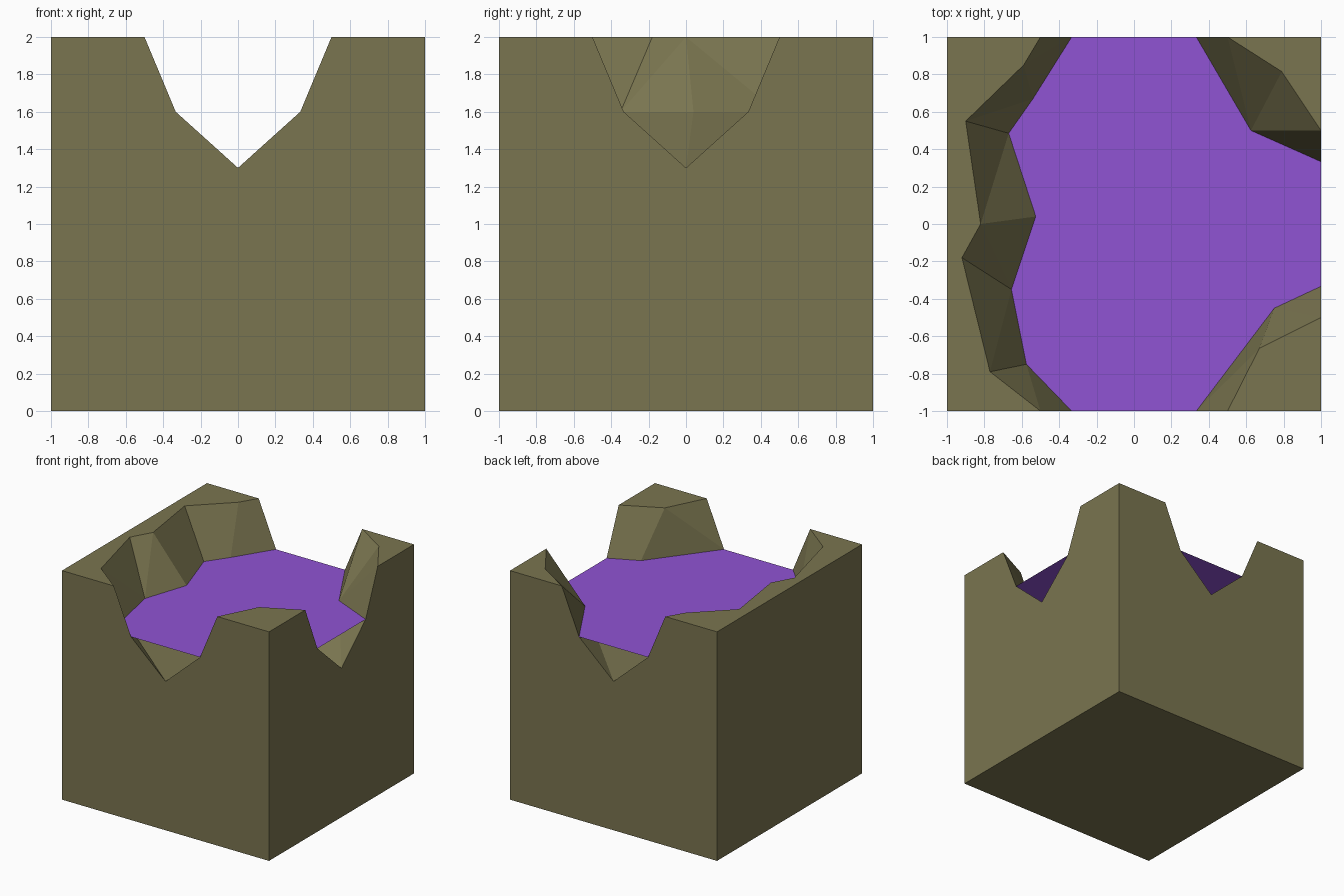
import bpy, bmesh

if "Cube" in bpy.data.objects:
    bpy.data.objects.remove(bpy.data.objects["Cube"])

WATER, TOP, BED = 1.6, 2.0, 1.3


def material(name, rgb):
    m = bpy.data.materials.new(name)
    m.diffuse_color = (*rgb, 1)
    m.use_nodes = True
    m.node_tree.nodes["Principled BSDF"].inputs["Base Color"].default_value = m.diffuse_color
    return m


def make_object(name, bm, mat):
    bmesh.ops.remove_doubles(bm, verts=bm.verts, dist=0.0005)
    bmesh.ops.recalc_face_normals(bm, faces=bm.faces)
    me = bpy.data.meshes.new(name)
    bm.to_mesh(me)
    bm.free()
    me.materials.append(mat)
    ob = bpy.data.objects.new(name, me)
    bpy.context.collection.objects.link(ob)
    return ob


def face(bm, pts):
    # drop repeated points, then build the polygon
    pts = [p for i, p in enumerate(pts) if p != pts[i - 1]]
    return bm.faces.new([bm.verts.new(p) for p in pts])


def at(points, z):
    return [(x, y, z) for x, y in points]


earth = material("earth_brown", (0.195, 0.178, 0.08))
purple = material("purple_water", (0.279, 0.087, 0.658))

# Channel bed points: front, centre, back and right openings
F, C, B, R = (0, -1), (0, 0), (0, 1), (1, 0)

# Each bank: block corners, rim line, water line, and bed point below each
banks = [
    ([(-1, 1), (-1, -1)],
     [(-.5, -1), (-.77, -.79), (-.92, -.18), (-.82, 0), (-.9, .55), (-.59, .85), (-.5, 1)],
     [(-.333, -1), (-.575, -.75), (-.655, -.35), (-.525, .04), (-.67, .485), (-.54, .67), (-.333, 1)],
     [F, F, C, C, C, B, B]),
    ([(1, 1)],
     [(.5, 1), (.79, .815), (1, .5)],
     [(.333, 1), (.625, .5), (1, .333)],
     [B, C, R]),
    ([(1, -1)],
     [(1, -.5), (.67, -.665), (.5, -1)],
     [(1, -.333), (.75, -.45), (.333, -1)],
     [R, C, F]),
]

# Ground block: bank tops, sloping banks and underwater bed
bm = bmesh.new()
slopes = []
for corners, rim, shore, bed in banks:
    face(bm, at(corners + rim, TOP))
    rim, shore, bed = at(rim, TOP), at(shore, WATER), at(bed, BED)
    for upper, lower in ((rim, shore), (shore, bed)):
        for i in range(len(rim) - 1):
            slopes.append(face(bm, [upper[i], upper[i + 1], lower[i + 1], lower[i]]))
bmesh.ops.triangulate(bm, faces=slopes)

# Three notched sides, one plain side and the base
notch = [(-1, 0), (-1, TOP), (-.5, TOP), (-.333, WATER), (0, BED),
         (.333, WATER), (.5, TOP), (1, TOP), (1, 0)]
for y in (-1, 1):
    face(bm, [(u, y, z) for u, z in notch])
face(bm, [(1, u, z) for u, z in notch])
face(bm, [(-1, -1, 0), (-1, 1, 0), (-1, 1, TOP), (-1, -1, TOP)])
face(bm, [(-1, -1, 0), (1, -1, 0), (1, 1, 0), (-1, 1, 0)])
make_object("ground_block", bm, earth)

# Flat water sheet bounded by the shore lines
bm = bmesh.new()
outline = banks[0][2] + banks[1][2] + banks[2][2]
water = face(bm, at(outline[::-1], WATER))
ob = make_object("water_surface", bm, purple)
if ob.data.polygons[0].normal.z < 0:
    ob.data.flip_normals()
